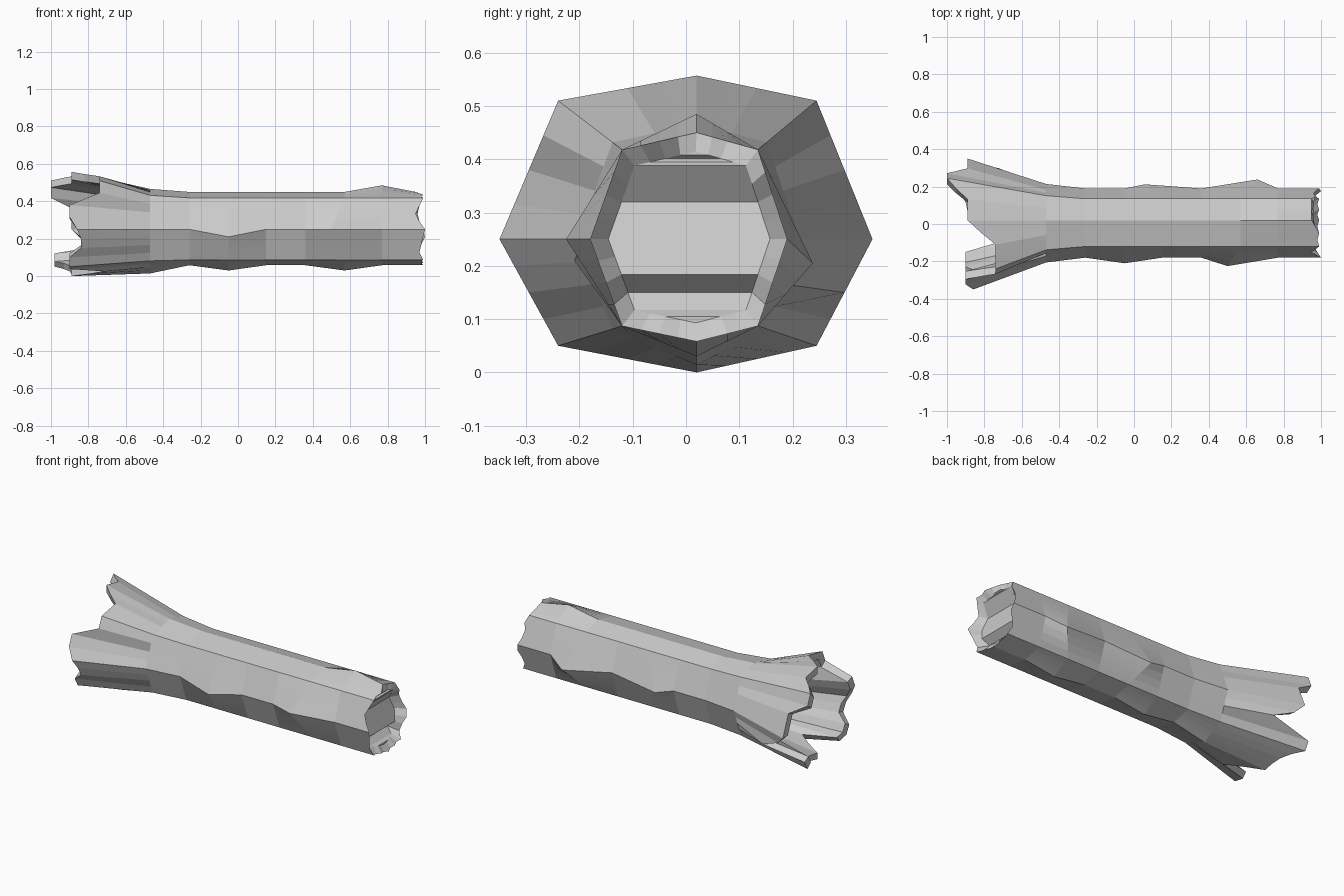
import bpy, bmesh
from mathutils import Vector

cube = bpy.data.objects.get("Cube")
if cube:
    bpy.data.objects.remove(cube, do_unlink=True)

bark = bpy.data.materials.new("plain grey")
bark.use_nodes = True
GREY = (0.6, 0.6, 0.6, 1)
bark.diffuse_color = GREY
bark.node_tree.nodes["Principled BSDF"].inputs["Base Color"].default_value = GREY

# Octagon outlines as (y, z), from the top ridge round through +y
TRUNK = [(.02, .45), (.135, .418), (.19, .25), (.135, .087),
         (.02, .058), (-.12, .087), (-.18, .25), (-.12, .418)]
FLARE = [(.02, .557), (.245, .51), (.35, .25), (.245, .05),
         (.02, 0), (-.24, .05), (-.35, .25), (-.24, .51)]
TOP, LEFT, BOTTOM, RIGHT = 0, 2, 4, 6
SPLIT = 4
COUNT = 8 * SPLIT
CENTRE = Vector((.01, .253))

# Knots on the trunk: (station, ridge) -> (x, y, z) shift
STATIONS = [-.47, -.26, -.05, .15, .36, .57, .77]
KNOTS = {(0, BOTTOM): (0, 0, -.035), (2, BOTTOM): (0, 0, -.028),
         (5, BOTTOM): (0, 0, -.028), (2, RIGHT): (0, -.03, -.04),
         (5, RIGHT): (-.07, -.045, 0), (3, LEFT): (-.09, .022, -.03),
         (5, LEFT): (.09, .048, -.045), (6, TOP): (0, 0, .035)}

# Broken edges: x of every column, one line for each quarter turn
ROOT_EDGE = [-.89, -.89, -.89, -.95, -1, -1, -.89, -.89,
             -.89, -.84, -.72, -.98, -.98, -.93, -.9, -.89,
             -.89, -.79, -.71, -.9, -.9, -.9, -.84, -.84,
             -.86, -.9, -.9, -.74, -.74, -.74, -.74, -.82]
CUT_EDGE = [.95, .95, .95, .95, .95, .97, .96, .97,
            .99, 1, .98, .97, .99, .98, .99, .98,
            .99, .98, .99, .98, .99, .97, .98, .99,
            1, .97, .95, .97, .99, .98, .99, .97]
# Depth of the splintered cut face, row by row from the top
CUT_ROWS = [.96, .96, .95, .96, .96, .935, .91, .92, .93,
            .94, .95, .91, .94, .95, .96, .96, .96]


def outline(points):
    """Divide each side of an octagon into equal columns."""
    pts = [Vector(p) for p in points]
    return [pts[i].lerp(pts[(i + 1) % 8], s / SPLIT)
            for i in range(8) for s in range(SPLIT)]


def at(xs, pts):
    return [Vector((x, p.x, p.y)) for x, p in zip(xs, pts)]


def shrink(pts, k):
    return [CENTRE + (p - CENTRE) * k for p in pts]


trunk, flare = outline(TRUNK), outline(FLARE)
bm = bmesh.new()


def ring(pts):
    return [bm.verts.new(p) for p in pts]


def bridge(a, b):
    for i in range(COUNT):
        j = (i + 1) % COUNT
        bm.faces.new((a[i], a[j], b[j], b[i]))


# Splayed, torn root end with a hollow inside
rings = [ring(at([-.4] * COUNT, shrink(trunk, .8))),
         ring(at(ROOT_EDGE, shrink(flare, .86))),
         ring(at(ROOT_EDGE, flare))]
bm.faces.new(rings[0])

# Trunk with knots
for s, x in enumerate(STATIONS):
    octagon = []
    for r in range(8):
        p = Vector(TRUNK[r])
        if s == 0:
            p = p.lerp(Vector(FLARE[r]), .15)
        octagon.append(Vector((x, p.x, p.y)) + Vector(KNOTS.get((s, r), (0, 0, 0))))
    rings.append(ring(outline(octagon)))

# Cut end rim and the inner edge of the cut face
depths = [CUT_ROWS[min(i, COUNT - i)] for i in range(COUNT)]
inner = ring(at(depths, shrink(trunk, .82)))
rings += [ring(at(CUT_EDGE, trunk)), inner]
for a, b in zip(rings, rings[1:]):
    bridge(a, b)

# Splintered cut face in horizontal strips
for r in range(COUNT // 2):
    corners = [inner[r], inner[r + 1], inner[-r - 1], inner[-r % COUNT]]
    bm.faces.new(list(dict.fromkeys(corners)))

bmesh.ops.recalc_face_normals(bm, faces=bm.faces)
mesh = bpy.data.meshes.new("hollow_log")
bm.to_mesh(mesh)
bm.free()
mesh.materials.append(bark)
log = bpy.data.objects.new("hollow_log", mesh)
bpy.context.collection.objects.link(log)
